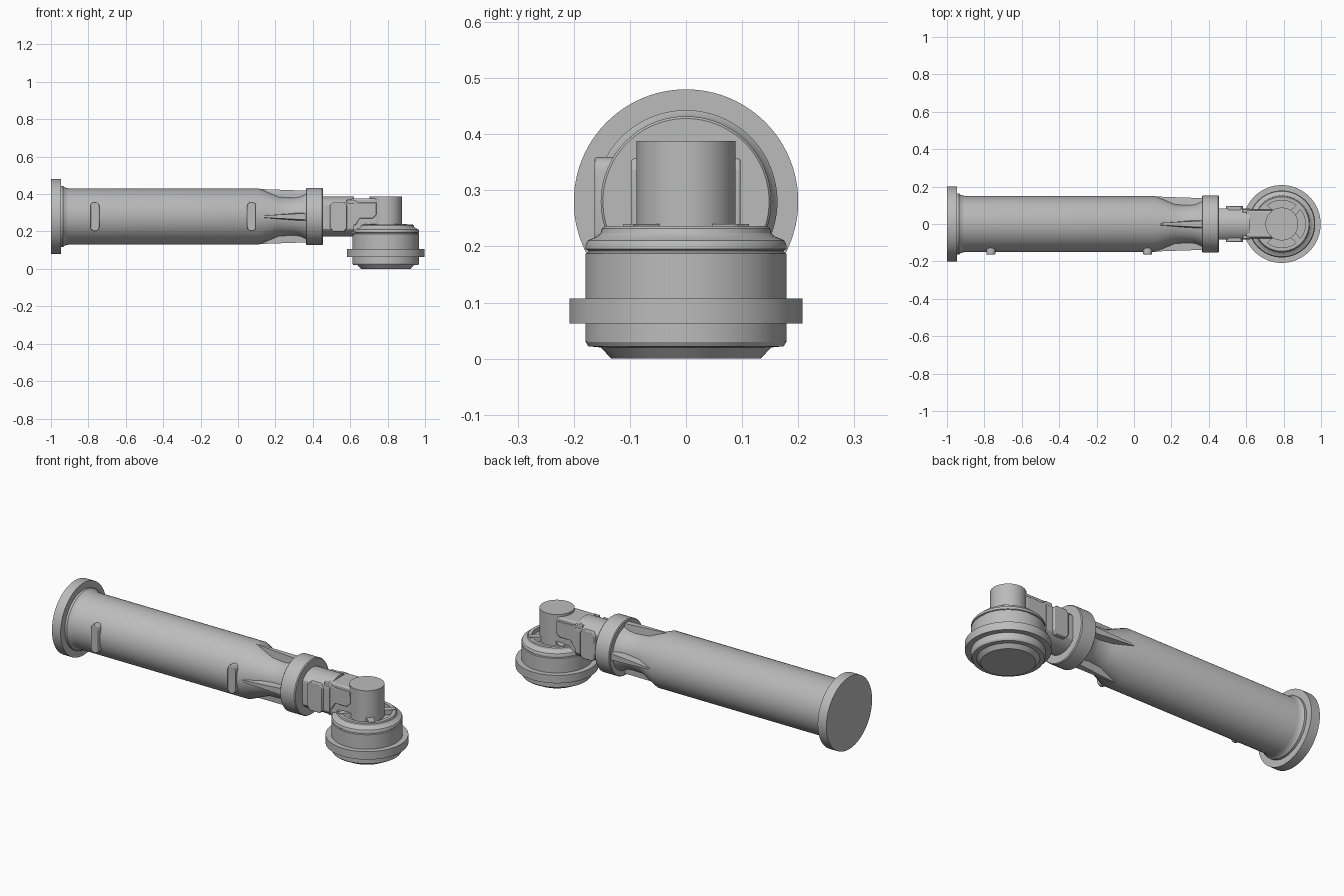
import bpy, bmesh
from math import sin, cos, pi, radians
from mathutils import Matrix, Vector

if "Cube" in bpy.data.objects:
    bpy.data.objects.remove(bpy.data.objects["Cube"])

grey = bpy.data.materials.new("plain_grey")
grey.use_nodes = True
colour = (0.5, 0.5, 0.5, 1)
grey.diffuse_color = colour
grey.node_tree.nodes["Principled BSDF"].inputs["Base Color"].default_value = colour

AXIS_Z = 0.28      # height of the long tube's axis
HEAD_X = 0.79      # position of the head's upright axis
ALONG_X = Matrix.Translation((0, 0, AXIS_Z)) @ Matrix.Rotation(pi / 2, 4, "Y")
HEAD = Matrix.Translation((HEAD_X, 0, 0))


def finish(name, bm, bevel=0):
    bmesh.ops.recalc_face_normals(bm, faces=bm.faces)
    mesh = bpy.data.meshes.new(name)
    bm.to_mesh(mesh)
    bm.free()
    mesh.materials.append(grey)
    ob = bpy.data.objects.new(name, mesh)
    bpy.context.collection.objects.link(ob)
    if bevel:
        mod = ob.modifiers.new("soft_edges", "BEVEL")
        mod.width, mod.segments = bevel, 2
    bpy.ops.object.select_all(action="DESELECT")
    ob.select_set(True)
    bpy.context.view_layer.objects.active = ob
    bpy.ops.object.shade_smooth_by_angle(angle=radians(30))
    return ob


def lathe(name, profile, matrix, steps=72):
    """Spin (radius, height) points; both ends are capped."""
    bm = bmesh.new()
    rings = [[bm.verts.new(matrix @ Vector((r * cos(2 * pi * i / steps),
                                            r * sin(2 * pi * i / steps), h)))
              for i in range(steps)] for r, h in profile]
    for a, b in zip(rings, rings[1:]):
        for i in range(steps):
            j = (i + 1) % steps
            bm.faces.new((a[i], a[j], b[j], b[i]))
    bm.faces.new(rings[0])
    bm.faces.new(rings[-1])
    return finish(name, bm)


def prism(name, outline, direction, bevel=0):
    """Extrude a flat outline of 3D points."""
    bm = bmesh.new()
    face = bm.faces.new([bm.verts.new(p) for p in outline])
    new = bmesh.ops.extrude_face_region(bm, geom=[face])["geom"]
    bmesh.ops.translate(bm, vec=direction,
                        verts=[v for v in new if isinstance(v, bmesh.types.BMVert)])
    return finish(name, bm, bevel)


def side_plate(name, outline, y, depth, bevel=0):
    """Extrude an (x, z) outline along y."""
    return prism(name, [(x, y, z) for x, z in outline], (0, depth, 0), bevel)


# Long tube with its end flange and necked-down front
lathe("end_flange", [(0.2, -1), (0.2, -0.947)], ALONG_X, 96)
lathe("main_tube", [(0.163, -0.95), (0.163, -0.935), (0.155, -0.925), (0.15, -0.905),
                    (0.15, 0.11), (0.105, 0.22), (0.102, 0.3), (0.108, 0.335),
                    (0.125, 0.37)], ALONG_X, 96)
lathe("front_ring", [(0.148, 0.363), (0.152, 0.367), (0.152, 0.45), (0.148, 0.455)],
      ALONG_X, 96)

# Four wedge ribs bridging the neck
for k, place in enumerate(("left", "top", "right", "bottom")):
    bm = bmesh.new()
    turn = Matrix.Translation((0, 0, AXIS_Z)) @ Matrix.Rotation(k * pi / 2, 4, "X")
    ends = []
    for x, half, outer in ((0.115, 0.006, 0.147), (0.37, 0.026, 0.138)):
        ends.append([bm.verts.new(turn @ Vector((x, y, z))) for y, z in
                     ((outer, -half * 0.7), (outer, half * 0.7),
                      (0.08, half), (0.08, -half))])
    for i in range(4):
        j = (i + 1) % 4
        bm.faces.new((ends[0][i], ends[0][j], ends[1][j], ends[1][i]))
    for end in ends:
        bm.faces.new(end)
    finish(place + "_rib", bm)

# Rounded grip pads on the front of the tube
for name, x in (("rear_pad", -0.765), ("forward_pad", 0.073)):
    capsule = []
    for i in range(18):
        a = pi * (i if i < 9 else i - 1) / 8
        capsule.append((x + 0.024 * cos(a), AXIS_Z + 0.024 * sin(a)
                        + (0.055 if i < 9 else -0.055)))
    side_plate(name, capsule, -0.1, -0.063, 0.004)

# Round arm with flattened sides
bm = bmesh.new()
bmesh.ops.create_cone(bm, cap_ends=True, segments=64, radius1=0.107, radius2=0.107,
                      depth=0.18, matrix=Matrix.Translation((0.53, 0, 0)) @ ALONG_X)
for v in bm.verts:
    v.co.y = max(-0.084, min(0.084, v.co.y))
bmesh.ops.remove_doubles(bm, verts=bm.verts, dist=0.0001)
finish("arm", bm)

# Narrower link from the arm to the upright post
side_plate("arm_link", [(0.6, 0.19), (0.79, 0.19), (0.79, 0.375), (0.6, 0.375)],
           -0.072, 0.144, 0.008)

# Raised plates on both flanks of the arm
for side, name in ((1, "left"), (-1, "right")):
    side_plate(name + "_arm_plate",
               [(0.492, 0.22), (0.507, 0.2), (0.568, 0.2), (0.583, 0.22),
                (0.583, 0.34), (0.568, 0.357), (0.507, 0.357), (0.492, 0.34)],
               side * 0.07, side * 0.027, 0.004)
    side_plate(name + "_link_plate",
               [(0.58, 0.235), (0.63, 0.235), (0.65, 0.27), (0.72, 0.27),
                (0.74, 0.29), (0.74, 0.355), (0.64, 0.355), (0.62, 0.37), (0.58, 0.37)],
               side * 0.06, side * 0.02, 0.003)

# Upright post and round head
lathe("post", [(0.088, 0.2), (0.088, 0.388)], HEAD, 64)
lathe("head_body", [(0.133, 0), (0.152, 0.02), (0.174, 0.022), (0.179, 0.03),
                    (0.179, 0.187), (0.174, 0.19), (0.174, 0.193), (0.179, 0.195),
                    (0.179, 0.203), (0.175, 0.211), (0.158, 0.218), (0.152, 0.224),
                    (0.15, 0.232), (0.145, 0.236), (0.126, 0.236), (0.126, 0.214)],
      HEAD, 96)
lathe("head_band", [(0.17, 0.063), (0.208, 0.063), (0.208, 0.107), (0.17, 0.107)],
      HEAD, 96)

# Spokes joining the head's rim to the post
for k in range(4):
    a = pi / 4 + k * pi / 2
    out, across = Vector((cos(a), sin(a), 0)), Vector((-sin(a), cos(a), 0))
    base = Vector((HEAD_X, 0, 0.205))
    prism("head_spoke_%d" % (k + 1),
          [base + out * r + across * w for r, w in
           ((0.08, -0.02), (0.145, -0.014), (0.145, 0.014), (0.08, 0.02))],
          (0, 0, 0.035))
